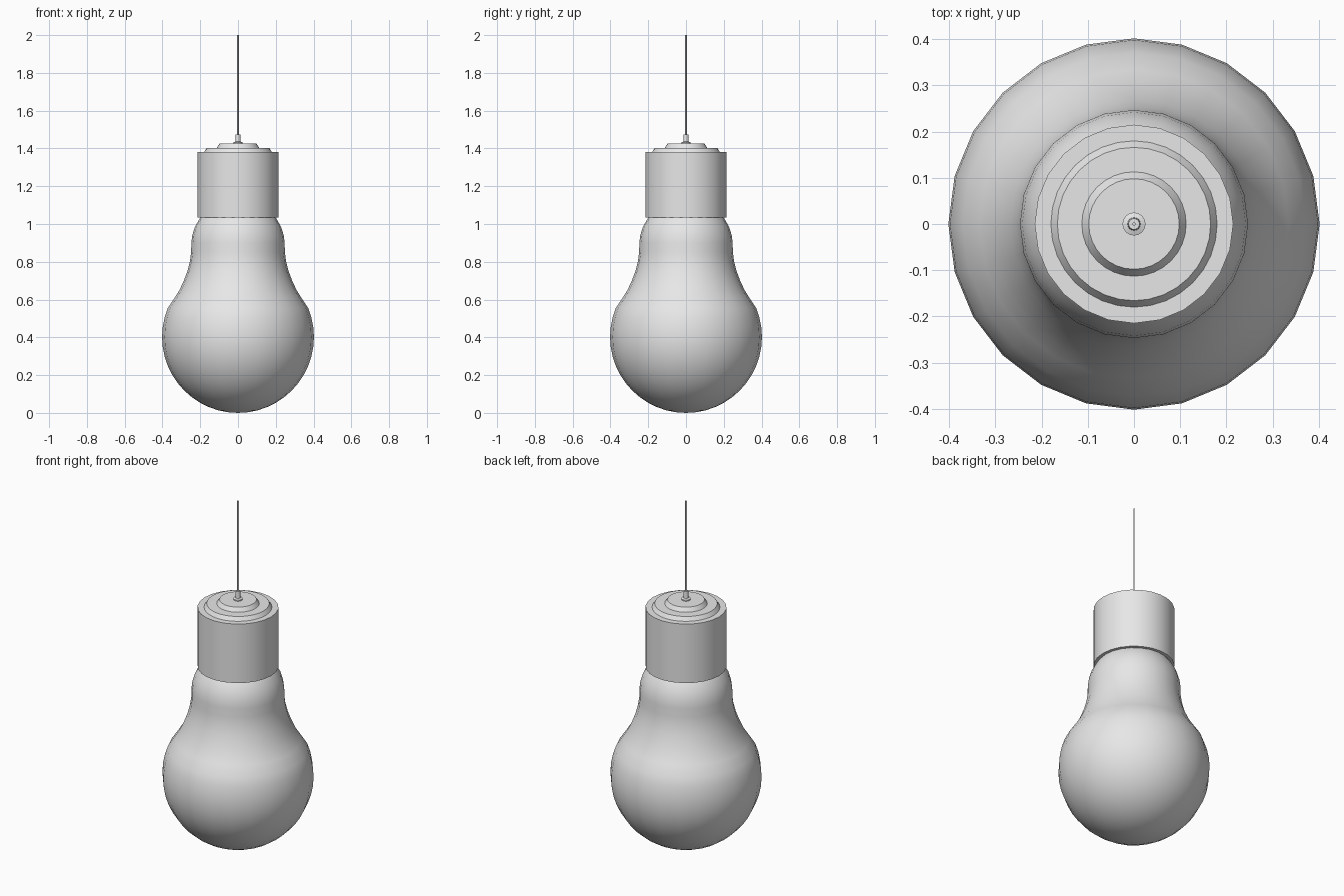
import bpy
import bmesh
from math import sin, cos, pi, radians

cube = bpy.data.objects.get("Cube")
if cube:
    bpy.data.objects.remove(cube, do_unlink=True)

grey = bpy.data.materials.new("plain grey")
grey.use_nodes = True
colour = (0.8, 0.8, 0.8, 1)
grey.diffuse_color = colour
grey.node_tree.nodes["Principled BSDF"].inputs["Base Color"].default_value = colour


def lathe(name, profile, sides=24):
    """Revolve (radius, height) points around z; zero radius makes a pole."""
    bm = bmesh.new()
    rings = []
    for r, z in profile:
        count = sides if r > 0 else 1
        rings.append([bm.verts.new((r * cos(2 * pi * i / sides),
                                    r * sin(2 * pi * i / sides), z))
                      for i in range(count)])
    for low, high in zip(rings, rings[1:]):
        for i in range(sides):
            j = (i + 1) % sides
            corners = [low[i % len(low)], low[j % len(low)],
                       high[j % len(high)], high[i % len(high)]]
            bm.faces.new(list(dict.fromkeys(corners)))
    bmesh.ops.recalc_face_normals(bm, faces=bm.faces)
    mesh = bpy.data.meshes.new(name)
    bm.to_mesh(mesh)
    bm.free()
    mesh.materials.append(grey)
    obj = bpy.data.objects.new(name, mesh)
    bpy.context.collection.objects.link(obj)
    bpy.ops.object.select_all(action="DESELECT")
    obj.select_set(True)
    bpy.context.view_layer.objects.active = obj
    bpy.ops.object.shade_smooth_by_angle(angle=radians(30))
    return obj


# Glass bulb: round lower globe flowing into a bulged neck
R = 0.402
globe = [(R * sin(pi * i / 24), R - R * cos(pi * i / 24)) for i in range(16)]
globe[0] = (0, 0)
neck = [(0.335, 0.61), (0.31, 0.65), (0.287, 0.7), (0.268, 0.75), (0.255, 0.8),
        (0.248, 0.85), (0.247, 0.9), (0.242, 0.94), (0.228, 0.985),
        (0.205, 1.025), (0.19, 1.045), (0, 1.045)]
lathe("bulb", globe + neck)

# Cylindrical socket
lathe("socket", [(0, 1.035), (0.215, 1.035), (0.215, 1.38), (0, 1.38)])

# Two stepped, bevelled discs on top
lathe("cap", [(0, 1.378), (0.18, 1.38), (0.166, 1.402), (0.113, 1.402),
              (0.098, 1.425), (0, 1.425)], 32)

# Cord grip with a small collar
lathe("cord_grip", [(0, 1.424), (0.025, 1.424), (0.025, 1.432), (0.014, 1.436),
                    (0.012, 1.475), (0, 1.475)], 16)

# Hanging cord
lathe("cord", [(0, 1.47), (0.005, 1.47), (0.005, 2.0), (0, 2.0)], 4)
